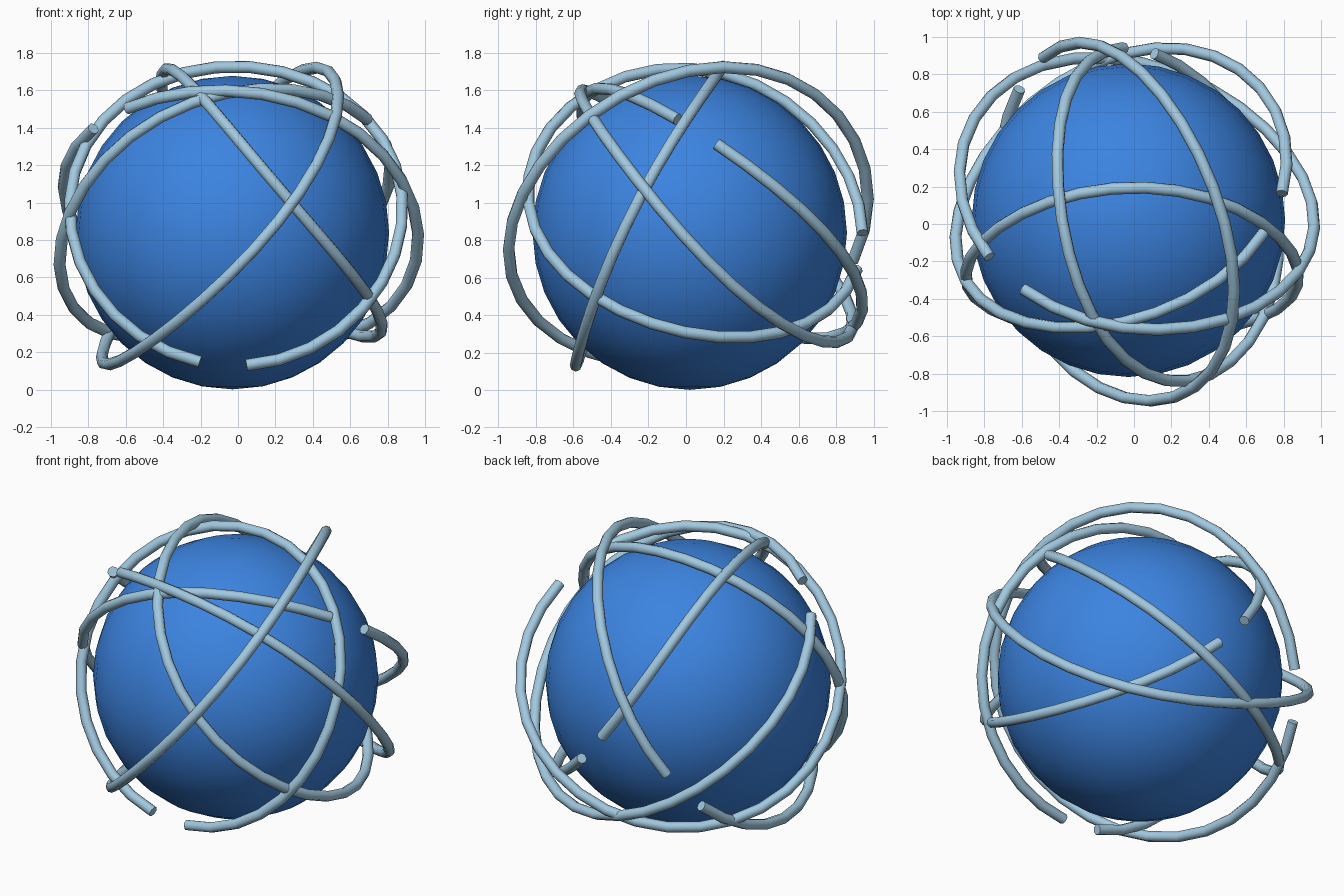
import bpy, math
from mathutils import Vector

old = bpy.data.objects.get("Cube")
if old:
    bpy.data.objects.remove(old, do_unlink=True)


def material(name, rgb):
    mat = bpy.data.materials.new(name)
    mat.use_nodes = True
    mat.diffuse_color = (*rgb, 1)
    mat.node_tree.nodes["Principled BSDF"].inputs["Base Color"].default_value = (*rgb, 1)
    return mat


blue = material("core_blue", (0.045, 0.23, 0.75))
pale = material("ring_pale_blue", (0.36, 0.58, 0.74))


def open_ring(name, center, normal, radius, gap_point, gap=0.28, bend=0.045, steps=30):
    """Round tube in a slightly saddle-bent circle, left open around gap_point."""
    center, n = Vector(center), Vector(normal).normalized()
    u = Vector(gap_point) - center
    u = (u - n * u.dot(n)).normalized()
    v = n.cross(u)
    curve = bpy.data.curves.new(name, "CURVE")
    curve.dimensions = "3D"
    curve.bevel_depth = 0.032
    curve.bevel_resolution = 2
    curve.use_fill_caps = True
    spline = curve.splines.new("POLY")
    spline.points.add(steps)
    for i, p in enumerate(spline.points):
        a = gap / 2 + (math.tau - gap) * i / steps
        around = radius * (u * math.cos(a) + v * math.sin(a))
        p.co = (*(center + around - n * bend * math.cos(2 * a)), 1)
    tmp = bpy.data.objects.new(name + "_path", curve)
    bpy.context.collection.objects.link(tmp)
    # Turn the curve into a mesh
    bpy.context.view_layer.update()
    graph = bpy.context.evaluated_depsgraph_get()
    mesh = bpy.data.meshes.new_from_object(tmp.evaluated_get(graph))
    bpy.data.objects.remove(tmp, do_unlink=True)
    ring = bpy.data.objects.new(name, mesh)
    bpy.context.collection.objects.link(ring)
    mesh.materials.clear()
    mesh.materials.append(pale)
    bpy.ops.object.select_all(action="DESELECT")
    ring.select_set(True)
    bpy.context.view_layer.objects.active = ring
    bpy.ops.object.shade_smooth_by_angle(angle=math.radians(50))


# Core ball
bpy.ops.mesh.primitive_uv_sphere_add(segments=32, ring_count=16, radius=0.838,
                                     location=(-0.03, 0.02, 0.84))
core = bpy.context.object
core.name = "core_sphere"
core.data.materials.append(blue)
bpy.ops.object.shade_smooth()

# Open rings around the ball: center, outward normal, radius, middle of the opening
open_ring("upright_ring", (-0.01, -0.236, 0.948), (0, -0.9, 0.44), 0.89, (-0.08, -0.58, 0.12))
open_ring("falling_left_ring", (-0.103, 0.008, 0.91), (-0.77, -0.235, 0.593), 0.985,
          (-0.56, 0.75, 0.62), gap=0.32)
open_ring("falling_right_ring", (0.14, 0.06, 0.97), (0.76, 0.2, 0.615), 0.91,
          (0, 0.92, 0.72), bend=0.055)
open_ring("left_sloping_ring", (-0.08, 0.166, 0.942), (-0.35, 0.61, 0.71), 0.945, (0.71, 0.1, 1.42))
open_ring("right_sloping_ring", (0.016, 0.15, 0.938), (0.2, 0.66, 0.72), 0.968, (-0.7, -0.26, 1.48))
